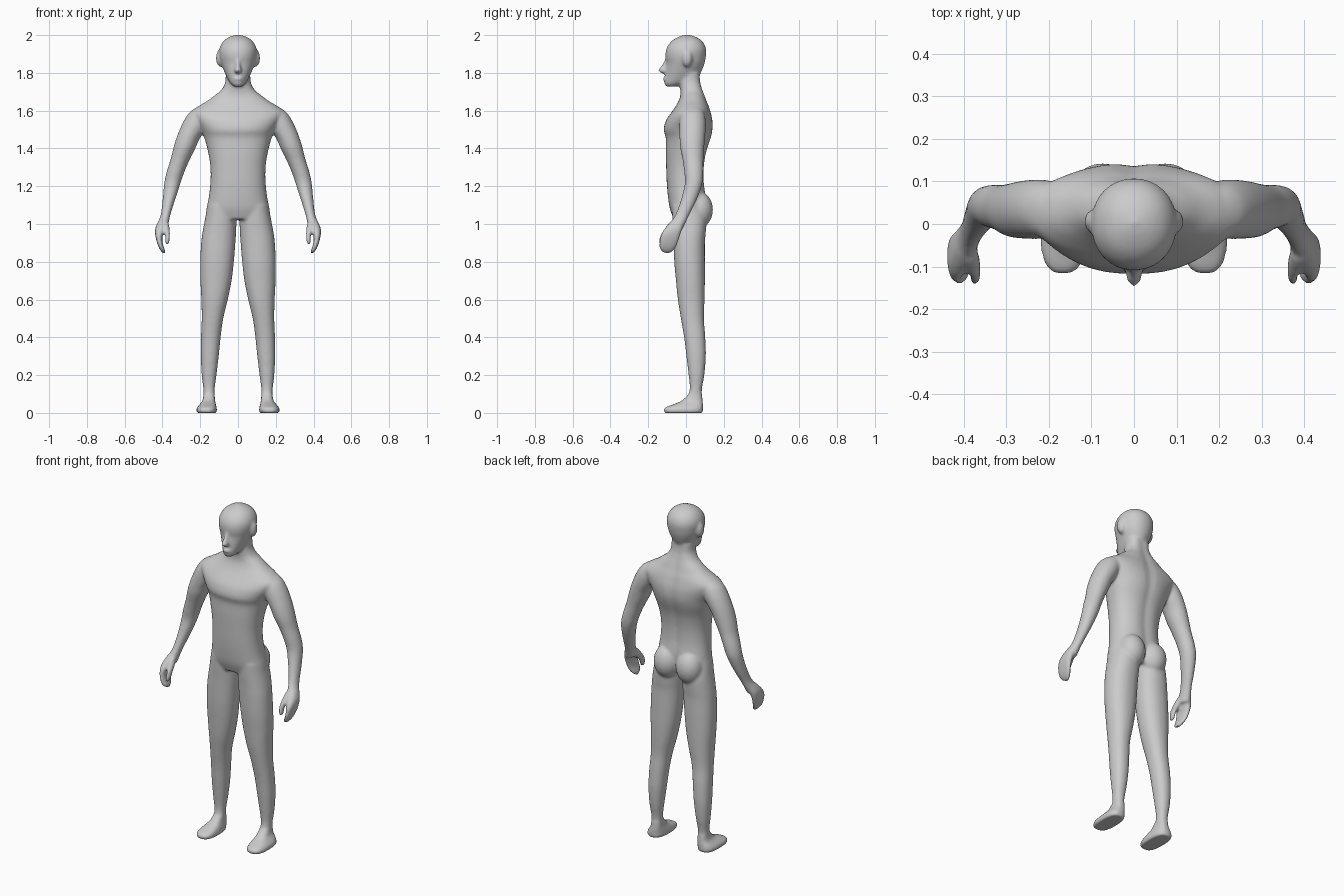
import bpy, bmesh, math
from mathutils import Vector, Matrix

SIDES, STEPS = 40, 5
bm = bmesh.new()


def spline(a, b, c, d, t):
    """Catmull-Rom interpolation between b and c."""
    return [0.5 * (2 * q + (r - p) * t + (2 * p - 5 * q + 4 * r - s) * t * t
                   + (3 * q - p - 3 * r + s) * t ** 3) for p, q, r, s in zip(a, b, c, d)]


def loft(slices, power=2.0, side=1, groove=0.0):
    """Skin horizontal slices (z, x min, x max, y min, y max) into a closed form."""
    n = len(slices)
    fine = []
    for i in range(n - 1):
        a, b, c, d = slices[max(i - 1, 0)], slices[i], slices[i + 1], slices[min(i + 2, n - 1)]
        fine += [spline(a, b, c, d, k / STEPS) for k in range(STEPS)]
    fine.append(slices[-1])
    rings = []
    for z, x0, x1, y0, y1 in fine:
        ring = []
        for k in range(SIDES):
            t = 2 * math.pi * k / SIDES
            c, s = math.cos(t), math.sin(t)
            x = (x0 + x1) / 2 + (x1 - x0) / 2 * math.copysign(abs(c) ** (2 / power), c)
            y = (y0 + y1) / 2 + (y1 - y0) / 2 * math.copysign(abs(s) ** (2 / power), s)
            if s > 0:
                y -= groove * math.exp(-(x / 0.03) ** 2)
            ring.append(bm.verts.new((x * side, y, z)))
        rings.append(ring)
    for a, b in zip(rings, rings[1:]):
        for k in range(SIDES):
            j = (k + 1) % SIDES
            bm.faces.new((a[k], a[j], b[j], b[k]))
    bm.faces.new(rings[0])
    bm.faces.new(rings[-1])


def ball(center, radii, turn=0.0):
    m = (Matrix.Translation(center) @ Matrix.Rotation(turn, 4, 'X')
         @ Matrix.Diagonal((*radii, 1)))
    bmesh.ops.create_uvsphere(bm, u_segments=24, v_segments=16, radius=1, matrix=m)


def centred(rows):
    return [(z, -w, w, y0, y1) for z, w, y0, y1 in rows]


# torso and neck
loft(centred([
    (1.025, 0.172, -0.065, 0.09), (1.08, 0.167, -0.085, 0.105), (1.14, 0.155, -0.095, 0.108),
    (1.22, 0.146, -0.102, 0.098), (1.30, 0.146, -0.105, 0.098), (1.38, 0.158, -0.107, 0.110),
    (1.455, 0.178, -0.107, 0.134), (1.50, 0.195, -0.118, 0.143), (1.55, 0.225, -0.105, 0.142),
    (1.59, 0.245, -0.078, 0.133), (1.62, 0.215, -0.057, 0.124), (1.65, 0.165, -0.040, 0.112),
    (1.68, 0.125, -0.030, 0.102), (1.71, 0.088, -0.030, 0.092), (1.75, 0.068, -0.035, 0.082),
    (1.80, 0.065, -0.030, 0.078)]), power=2.3, groove=0.008)

# head
loft(centred([
    (1.728, 0.022, -0.105, -0.045), (1.745, 0.040, -0.115, 0.0), (1.775, 0.058, -0.113, 0.06),
    (1.81, 0.074, -0.108, 0.083), (1.85, 0.090, -0.104, 0.098), (1.885, 0.098, -0.109, 0.105),
    (1.92, 0.100, -0.106, 0.107), (1.95, 0.090, -0.092, 0.098), (1.975, 0.070, -0.068, 0.078),
    (1.992, 0.042, -0.036, 0.048), (2.002, 0.008, -0.005, 0.012)]), power=2.1)

# nose and lips
loft(centred([
    (1.797, 0.010, -0.125, -0.08), (1.808, 0.021, -0.146, -0.08), (1.820, 0.018, -0.145, -0.08),
    (1.845, 0.012, -0.126, -0.08), (1.875, 0.010, -0.111, -0.08)]))
ball((0, -0.100, 1.768), (0.028, 0.024, 0.013))

for side in (-1, 1):
    # ear
    ball((side * 0.094, 0.006, 1.878), (0.023, 0.028, 0.046))
    # buttock
    ball((side * 0.074, 0.070, 1.075), (0.076, 0.073, 0.095))
    # leg and foot
    loft([
        (1.10, 0.012, 0.160, -0.075, 0.09), (1.03, 0.008, 0.174, -0.072, 0.108),
        (0.96, 0.010, 0.187, -0.068, 0.105), (0.90, 0.014, 0.195, -0.066, 0.100),
        (0.80, 0.022, 0.200, -0.062, 0.100), (0.70, 0.034, 0.199, -0.053, 0.100),
        (0.60, 0.054, 0.194, -0.043, 0.098), (0.50, 0.078, 0.192, -0.027, 0.095),
        (0.40, 0.092, 0.196, -0.010, 0.102), (0.30, 0.102, 0.197, 0.002, 0.105),
        (0.20, 0.114, 0.192, 0.014, 0.097), (0.13, 0.123, 0.184, 0.020, 0.085),
        (0.08, 0.124, 0.182, 0.008, 0.084)], power=2.2, side=side)
    loft([
        (0.10, 0.124, 0.182, 0.015, 0.085), (0.065, 0.121, 0.188, -0.022, 0.088),
        (0.045, 0.117, 0.203, -0.068, 0.090), (0.028, 0.113, 0.217, -0.110, 0.090),
        (0.010, 0.112, 0.221, -0.118, 0.090), (-0.001, 0.118, 0.214, -0.110, 0.084)],
        power=2.7, side=side)
    # arm
    loft([
        (1.615, 0.150, 0.225, 0.0, 0.08), (1.59, 0.140, 0.258, -0.025, 0.095),
        (1.55, 0.145, 0.285, -0.034, 0.104), (1.50, 0.172, 0.309, -0.035, 0.104),
        (1.45, 0.204, 0.328, -0.034, 0.100), (1.40, 0.226, 0.343, -0.030, 0.096),
        (1.34, 0.256, 0.358, -0.018, 0.092), (1.28, 0.282, 0.377, -0.010, 0.092),
        (1.22, 0.303, 0.390, -0.006, 0.088), (1.16, 0.322, 0.396, -0.018, 0.070),
        (1.10, 0.342, 0.402, -0.036, 0.044), (1.05, 0.357, 0.409, -0.056, 0.018),
        (1.01, 0.366, 0.422, -0.082, 0.0), (0.97, 0.372, 0.430, -0.108, -0.018)], side=side)
    # fingers
    loft([
        (1.02, 0.372, 0.420, -0.075, -0.005), (0.98, 0.386, 0.437, -0.110, -0.018),
        (0.95, 0.396, 0.439, -0.130, -0.028), (0.92, 0.401, 0.434, -0.138, -0.037),
        (0.89, 0.397, 0.425, -0.141, -0.047), (0.865, 0.388, 0.414, -0.138, -0.060),
        (0.847, 0.384, 0.400, -0.118, -0.080)], power=2.4, side=side)
    # thumb
    loft([
        (1.01, 0.368, 0.402, -0.088, -0.045), (0.97, 0.361, 0.396, -0.118, -0.066),
        (0.94, 0.360, 0.386, -0.136, -0.090), (0.91, 0.363, 0.385, -0.143, -0.104),
        (0.89, 0.369, 0.384, -0.141, -0.114)], side=side)

bmesh.ops.recalc_face_normals(bm, faces=bm.faces[:])
mesh = bpy.data.meshes.new("body")
bm.to_mesh(mesh)
bm.free()
body = bpy.data.objects.new("body", mesh)
bpy.context.collection.objects.link(body)

# fuse the parts into one smooth skin
fuse = body.modifiers.new("fuse", 'REMESH')
fuse.mode = 'VOXEL'
fuse.voxel_size = 0.007
fuse.use_smooth_shade = True
soften = body.modifiers.new("soften", 'SMOOTH')
soften.factor = 0.5
soften.iterations = 9

# plain grey skin
skin = bpy.data.materials.new("light_grey")
skin.diffuse_color = (0.6, 0.6, 0.6, 1)
mesh.materials.append(skin)
